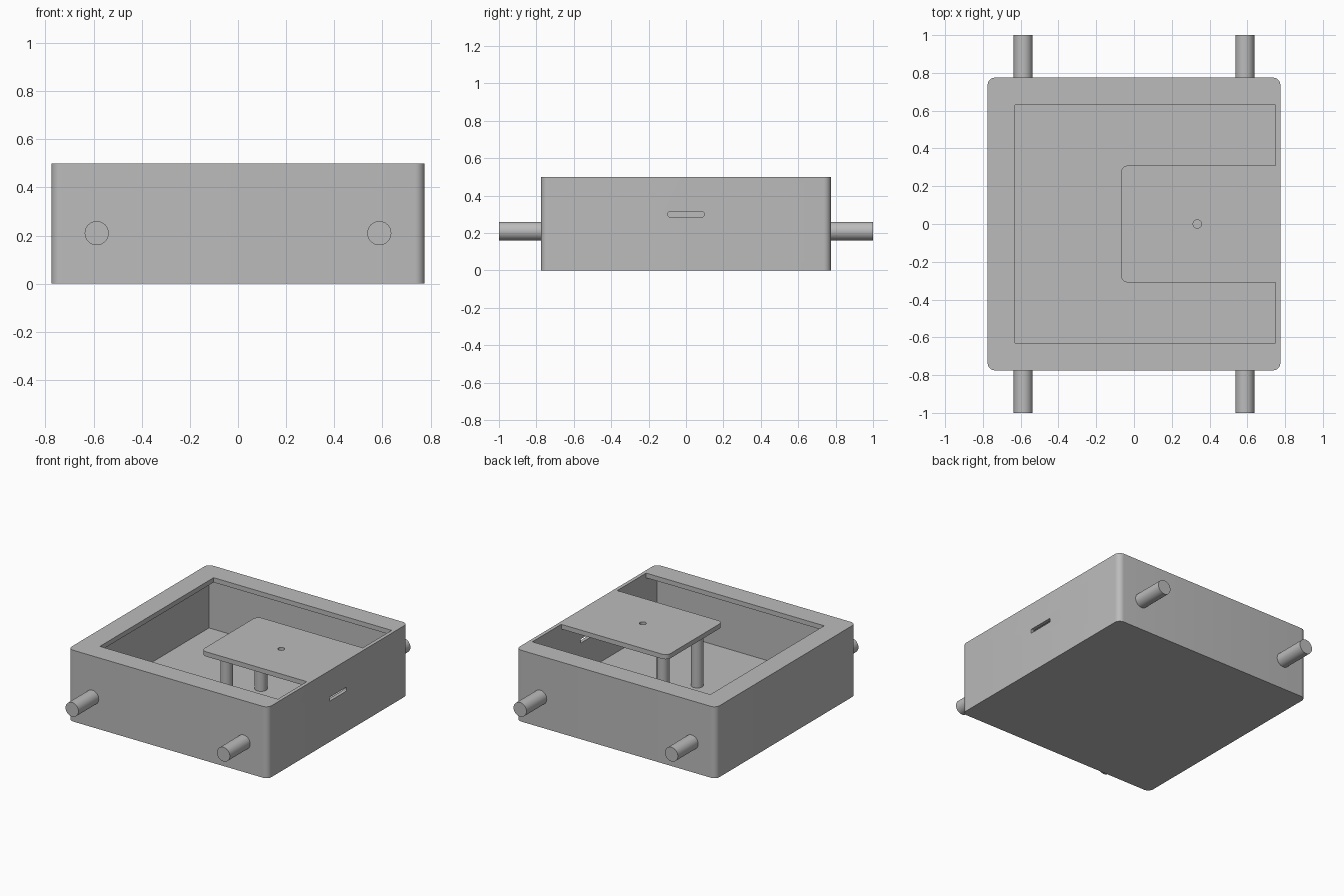
import bpy
import bmesh
import math
from mathutils import Vector, Matrix

cube = bpy.data.objects.get("Cube")
if cube:
    bpy.data.objects.remove(cube, do_unlink=True)

grey = bpy.data.materials.new("plain grey")
grey.use_nodes = True
grey.diffuse_color = (0.5, 0.5, 0.5, 1)
grey.node_tree.nodes["Principled BSDF"].inputs["Base Color"].default_value = grey.diffuse_color

HALF, HEIGHT, WALL, FLOOR, LID = 0.775, 0.5, 0.025, 0.07, 0.033
INNER = HALF - WALL
OPEN = 0.63        # half width of the top opening
TABLE = 0.31       # half width of the raised table
TABLE_END = -0.07  # free end of the table
RADIUS = 0.04


def fillet(corners, steps=8):
    """Outline through (x, y, radius) right-angled corners, rounding each."""
    points = []
    for i, (x, y, r) in enumerate(corners):
        p = Vector((x, y))
        if r == 0:
            points.append(p)
            continue
        a = (Vector(corners[i - 1][:2]) - p).normalized() * r
        b = (Vector(corners[(i + 1) % len(corners)][:2]) - p).normalized() * r
        for s in range(steps + 1):
            t = math.pi / 2 * s / steps
            points.append(p + a * (1 - math.sin(t)) + b * (1 - math.cos(t)))
    return points


def rectangle(w, h, r=0):
    return fillet([(-w, -h, r), (w, -h, r), (w, h, r), (-w, h, r)])


def circle(r, sides=32):
    return [Vector((r * math.cos(math.tau * i / sides), r * math.sin(math.tau * i / sides)))
            for i in range(sides)]


def prism(name, outline, low, high, matrix=Matrix()):
    """Extrude an outline along its own z, then place it with a matrix."""
    bm = bmesh.new()
    face = bm.faces.new([bm.verts.new((p.x, p.y, low)) for p in outline])
    top = bmesh.ops.extrude_face_region(bm, geom=[face])["geom"]
    bmesh.ops.translate(bm, vec=(0, 0, high - low),
                        verts=[v for v in top if isinstance(v, bmesh.types.BMVert)])
    bmesh.ops.recalc_face_normals(bm, faces=bm.faces)
    bm.transform(matrix)
    mesh = bpy.data.meshes.new(name)
    bm.to_mesh(mesh)
    bm.free()
    mesh.materials.append(grey)
    obj = bpy.data.objects.new(name, mesh)
    bpy.context.collection.objects.link(obj)
    return obj


def select(obj):
    bpy.ops.object.select_all(action='DESELECT')
    obj.select_set(True)
    bpy.context.view_layer.objects.active = obj


def cut(obj, cutter):
    mod = obj.modifiers.new("cut", 'BOOLEAN')
    mod.operation, mod.solver, mod.object = 'DIFFERENCE', 'EXACT', cutter
    select(obj)
    bpy.ops.object.modifier_apply(modifier=mod.name)
    bpy.data.objects.remove(cutter, do_unlink=True)


def smooth(obj):
    select(obj)
    bpy.ops.object.shade_smooth_by_angle(angle=math.radians(30))


# Hollow case: cavity, C-shaped opening around the table, table hole, side slot
case = prism("case", rectangle(HALF, HALF, RADIUS), 0, HEIGHT)
cut(case, prism("cavity_cutter", rectangle(INNER, INNER), FLOOR, HEIGHT - LID))
opening = fillet([(-OPEN, -OPEN, 0), (INNER, -OPEN, 0), (INNER, -TABLE, 0),
                  (TABLE_END, -TABLE, RADIUS), (TABLE_END, TABLE, RADIUS),
                  (INNER, TABLE, 0), (INNER, OPEN, 0), (-OPEN, OPEN, 0)])
cut(case, prism("opening_cutter", opening, HEIGHT - 2 * LID, HEIGHT + LID))
cut(case, prism("hole_cutter", circle(0.022), HEIGHT - 2 * LID, HEIGHT + LID,
                Matrix.Translation((0.335, 0, 0))))
sideways = Matrix.Translation((0, 0, 0.3)) @ Matrix.Rotation(math.pi / 2, 4, 'Y')
cut(case, prism("slot_cutter", rectangle(0.014, 0.095, 0.006),
                INNER - WALL, HALF + WALL, sideways))
smooth(case)

# Posts holding up the free end of the table
for side, y in (("front", -0.19), ("back", 0.19)):
    smooth(prism(side + "_table_post", circle(0.04), FLOOR - 0.01, HEIGHT - LID + 0.01,
                 Matrix.Translation((0.045, y, 0))))

# Round axle stubs on the front and back walls
for side, angle in (("front", math.pi / 2), ("back", -math.pi / 2)):
    for hand, x in (("right", -0.587), ("left", 0.587)):
        place = Matrix.Translation((x, 0, 0.21)) @ Matrix.Rotation(angle, 4, 'X')
        smooth(prism(f"{side}_{hand}_stub", circle(0.05), HALF - 0.01, 1, place))
